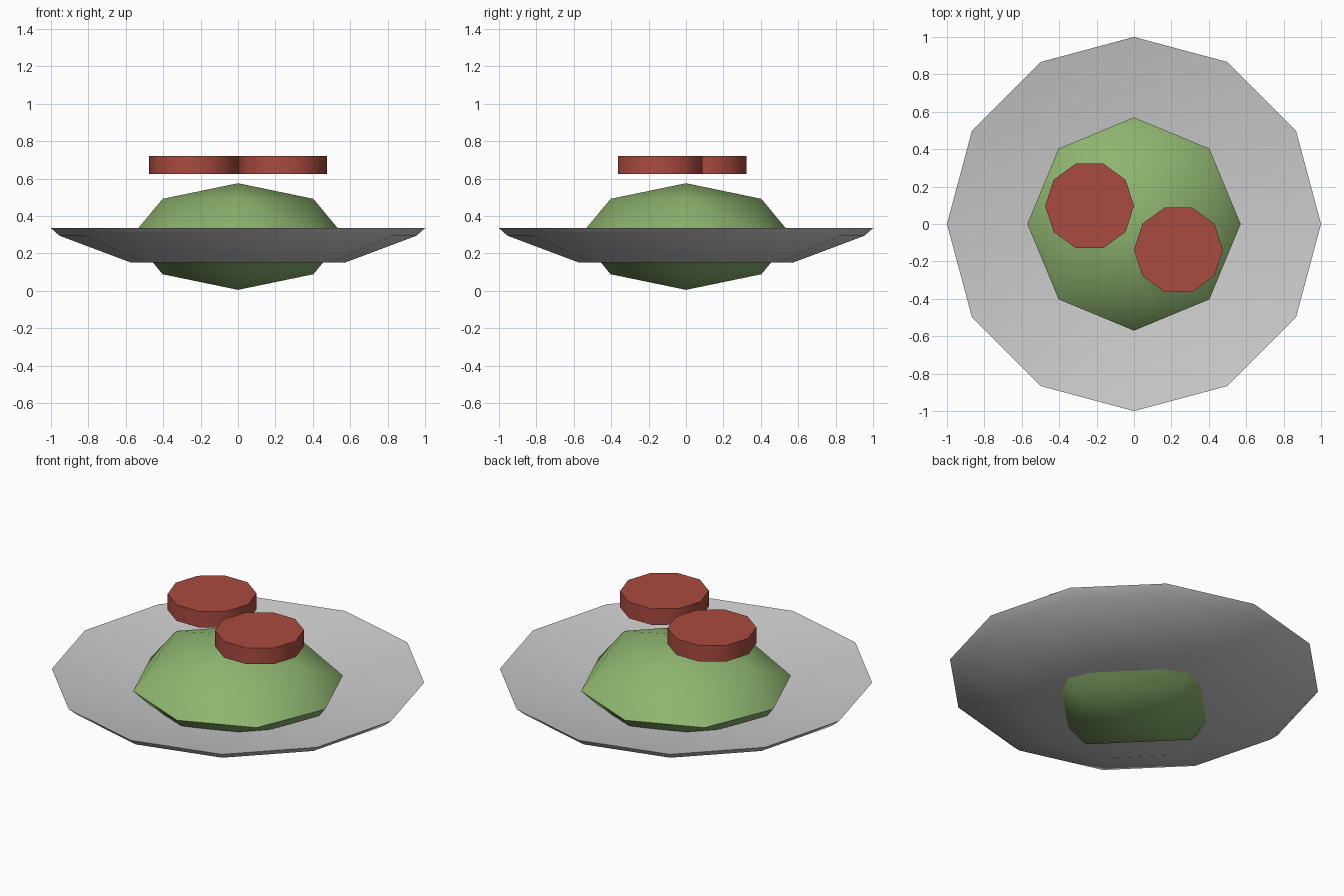
import bpy, bmesh, math
from itertools import product

if "Cube" in bpy.data.objects:
    bpy.data.objects.remove(bpy.data.objects["Cube"])


def finish(name, bm, color=None, angle=40):
    bmesh.ops.recalc_face_normals(bm, faces=bm.faces[:])
    mesh = bpy.data.meshes.new(name)
    bm.to_mesh(mesh)
    bm.free()
    obj = bpy.data.objects.new(name, mesh)
    bpy.context.collection.objects.link(obj)
    if color:
        mat = bpy.data.materials.new(name + "_color")
        mat.diffuse_color = (*color, 1)
        mat.use_nodes = True
        mat.node_tree.nodes["Principled BSDF"].inputs["Base Color"].default_value = mat.diffuse_color
        mesh.materials.append(mat)
    bpy.ops.object.select_all(action='DESELECT')
    obj.select_set(True)
    bpy.context.view_layer.objects.active = obj
    bpy.ops.object.shade_smooth_by_angle(angle=math.radians(angle))
    return obj


def lathe(name, profile, sides, center=(0, 0), color=None, angle=40):
    """Closed solid from a (radius, z) profile, capped at both ends."""
    bm = bmesh.new()
    rings = []
    for r, z in profile:
        rings.append([bm.verts.new((center[0] + r * math.cos(2 * math.pi * i / sides),
                                    center[1] + r * math.sin(2 * math.pi * i / sides), z))
                      for i in range(sides)])
    for a, b in zip(rings, rings[1:]):
        for i in range(sides):
            j = (i + 1) % sides
            bm.faces.new((a[i], a[j], b[j], b[i]))
    bm.faces.new(rings[0])
    bm.faces.new(rings[-1])
    return finish(name, bm, color, angle)


# Plate: shallow twelve-sided dish with a chamfered rim
lathe("plate", [(0.57, 0.15), (0.954, 0.294), (1.0, 0.335), (0.5, 0.234)], 12, angle=30)

# Lettuce: once-subdivided octahedron, flattened to half height
bm = bmesh.new()
for p in product((-1, 0, 1), repeat=3):
    n = sum(map(abs, p))
    if n in (1, 2):
        x, y, z = (c / math.sqrt(n) for c in p)
        bm.verts.new((0.57 * x, 0.57 * y, 0.29 + 0.285 * z))
bmesh.ops.convex_hull(bm, input=bm.verts[:])
finish("lettuce", bm, (0.27, 0.46, 0.16), 50)

# Tomato slices: ten-sided discs hovering just above the lettuce
for i, c in enumerate([(-0.2375, 0.097), (0.2375, -0.138)]):
    lathe(f"tomato_slice_{i + 1}", [(0.2375, 0.625), (0.2375, 0.72)], 10, c, (0.4, 0.07, 0.05))
